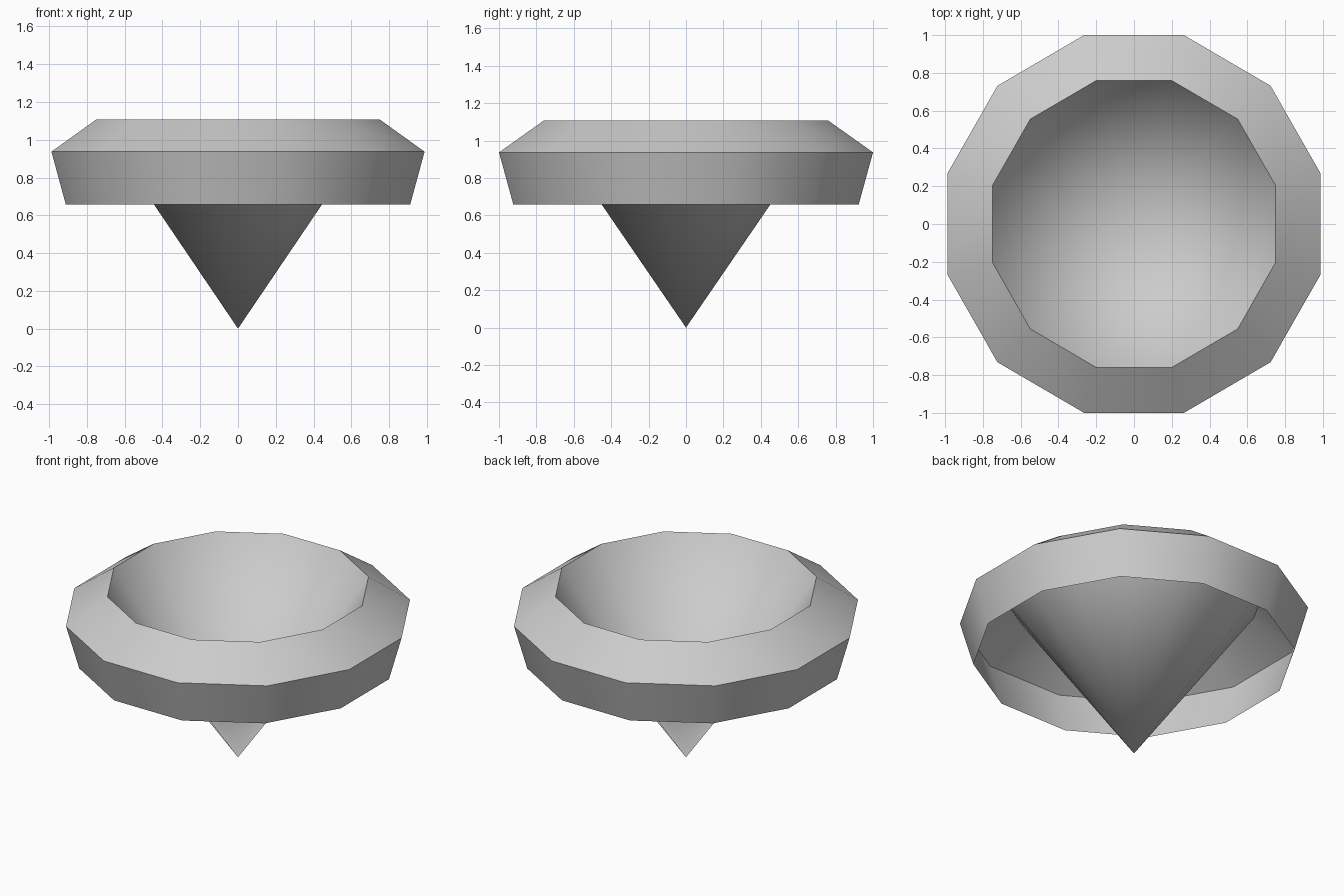
import bpy, bmesh, math

cube = bpy.data.objects.get("Cube")
if cube:
    bpy.data.objects.remove(cube, do_unlink=True)

SIDES = 12
STRETCH_Y = 1.012
# Flat-to-centre distance and height of each ring, from rim to lower skirt edge
RINGS = [(0.75, 1.108), (0.988, 0.937), (0.912, 0.657)]

grey = bpy.data.materials.new("plain grey")
grey.use_nodes = True
colour = (0.6, 0.6, 0.6, 1)
grey.diffuse_color = colour
grey.node_tree.nodes["Principled BSDF"].inputs["Base Color"].default_value = colour

bm = bmesh.new()


def ring(flat, z):
    radius = flat / math.cos(math.pi / SIDES)
    angles = [math.tau * (i + 0.5) / SIDES for i in range(SIDES)]
    return [bm.verts.new((radius * math.cos(a), STRETCH_Y * radius * math.sin(a), z))
            for a in angles]


# Hollow funnel from the tip up to the rim
loops = [ring(*r) for r in RINGS]
tip = bm.verts.new((0, 0, 0))
for i in range(SIDES):
    j = (i + 1) % SIDES
    bm.faces.new((tip, loops[0][i], loops[0][j]))
    # Sloped collar and open skirt
    for upper, lower in zip(loops, loops[1:]):
        bm.faces.new((upper[i], lower[i], lower[j], upper[j]))

mesh = bpy.data.meshes.new("funnel_bowl")
bm.to_mesh(mesh)
bm.free()
mesh.materials.append(grey)
bowl = bpy.data.objects.new("funnel_bowl", mesh)
bpy.context.collection.objects.link(bowl)

# Smooth around the sides, crisp at the rings
bpy.ops.object.select_all(action="DESELECT")
bowl.select_set(True)
bpy.context.view_layer.objects.active = bowl
bpy.ops.object.shade_smooth_by_angle(angle=math.radians(35))
